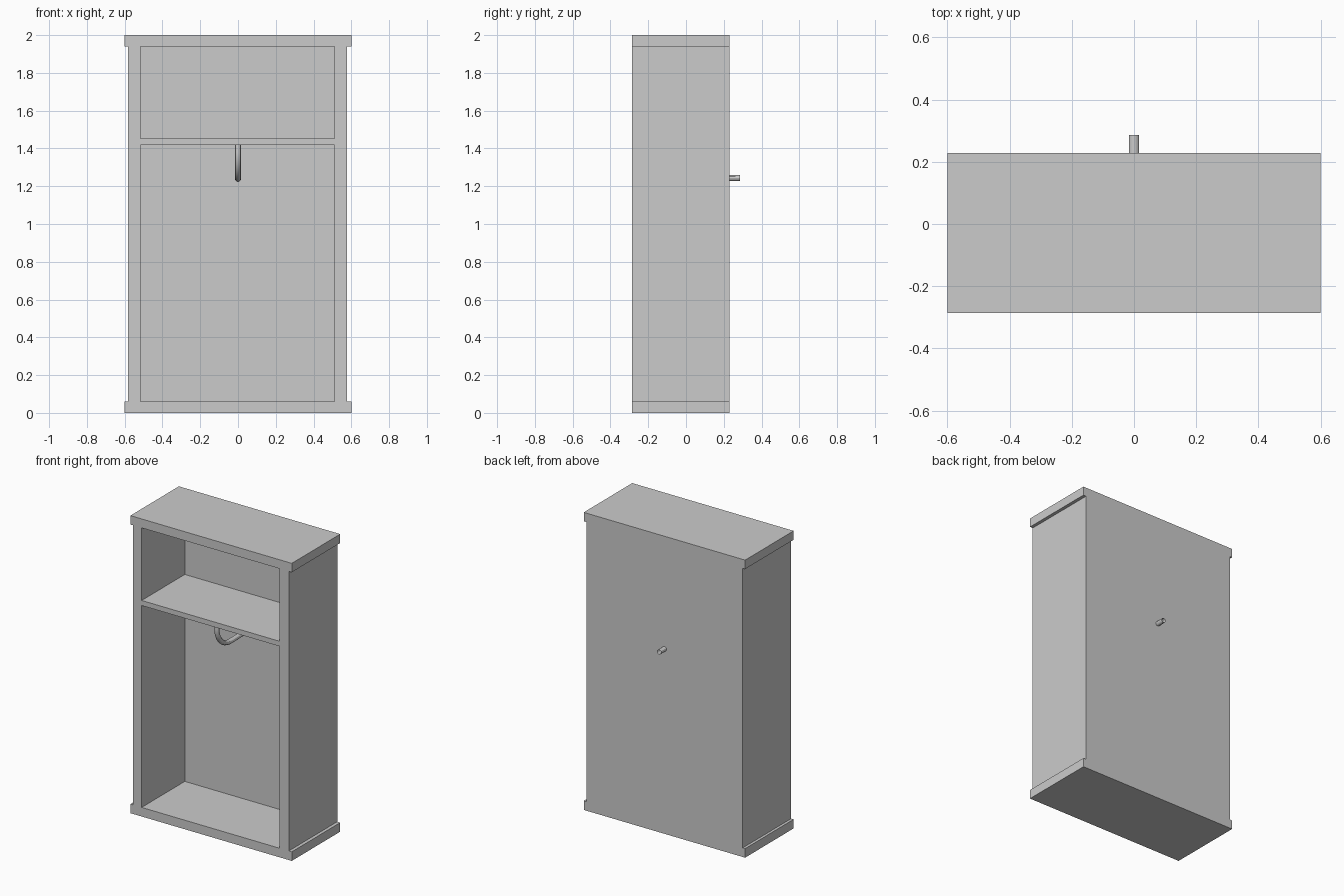
import bpy, math

if "Cube" in bpy.data.objects:
    bpy.data.objects.remove(bpy.data.objects["Cube"])

FRONT, BACK = -0.286, 0.229      # cabinet depth limits
INNER_BACK = 0.172               # inside face of the back panel
L_OUT, L_IN, R_IN, R_OUT = -0.582, -0.516, 0.51, 0.578
Z_LOW, Z_HIGH = 0.061, 1.94


def box(name, x, y, z):
    """Axis-aligned box from (min, max) ranges."""
    bpy.ops.mesh.primitive_cube_add(size=1)
    ob = bpy.context.object
    ob.name = name
    c = [(r[0] + r[1]) / 2 for r in (x, y, z)]
    s = [r[1] - r[0] for r in (x, y, z)]
    for v in ob.data.vertices:
        v.co = [c[i] + v.co[i] * s[i] for i in range(3)]
    return ob


# top and bottom slabs, slightly wider than the body
box("bottom_slab", (-0.6, 0.6), (FRONT, BACK), (0, Z_LOW))
box("top_slab", (-0.6, 0.6), (FRONT, BACK), (Z_HIGH, 2))

# side panels
box("left_side", (L_OUT, L_IN), (FRONT, BACK), (Z_LOW, Z_HIGH))
box("right_side", (R_IN, R_OUT), (FRONT, BACK), (Z_LOW, Z_HIGH))

# back panel and shelf
box("back_panel", (L_IN, R_IN), (INNER_BACK, BACK), (Z_LOW, Z_HIGH))
box("shelf", (L_IN, R_IN), (FRONT, INNER_BACK), (1.418, 1.452))

# hook: straight rod through the back panel, bending up to the shelf
R, CY, CZ = 0.14, -0.085, 1.379
path = [(0, 0.286, 1.243), (0, 0.1, 1.242)]
for i in range(13):
    a = math.radians(270 - 90 * i / 12)
    path.append((0, CY + R * math.cos(a), CZ + R * math.sin(a)))
path.append((0, CY - R + 0.004, 1.435))

curve = bpy.data.curves.new("hook", "CURVE")
curve.dimensions = "3D"
curve.bevel_depth = 0.016
curve.bevel_resolution = 4
spline = curve.splines.new("POLY")
spline.points.add(len(path) - 1)
for p, co in zip(spline.points, path):
    p.co = (*co, 1)
hook = bpy.data.objects.new("hook", curve)
bpy.context.collection.objects.link(hook)
bpy.ops.object.select_all(action="DESELECT")
hook.select_set(True)
bpy.context.view_layer.objects.active = hook
bpy.ops.object.convert(target="MESH")
bpy.ops.object.shade_smooth_by_angle()
